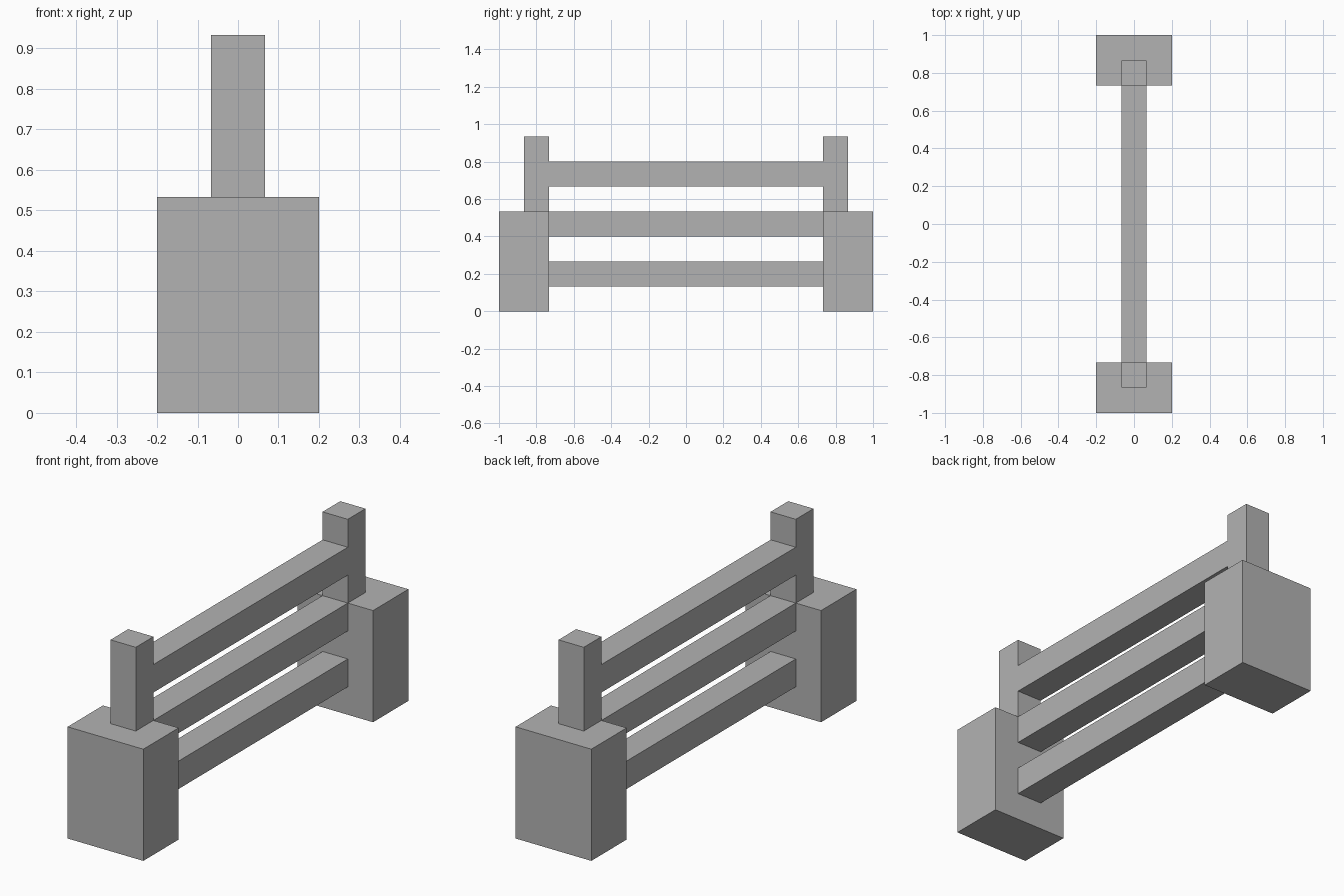
import bpy
import bmesh
from mathutils import Matrix, Vector

if "Cube" in bpy.data.objects:
    bpy.data.objects.remove(bpy.data.objects["Cube"], do_unlink=True)

U = 2 / 30  # grid unit: the whole barrier is 30 units long

grey = bpy.data.materials.new("plain grey")
grey.use_nodes = True
colour = (0.45, 0.45, 0.45, 1)
grey.diffuse_color = colour
grey.node_tree.nodes["Principled BSDF"].inputs["Base Color"].default_value = colour


def box(name, low, high):
    """Flat-shaded box between two corners given in grid units."""
    low, high = Vector(low) * U, Vector(high) * U
    bm = bmesh.new()
    bmesh.ops.create_cube(bm, size=1, matrix=Matrix.Translation((low + high) / 2)
                          @ Matrix.Diagonal((*(high - low), 1)))
    mesh = bpy.data.meshes.new(name)
    bm.to_mesh(mesh)
    bm.free()
    mesh.materials.append(grey)
    obj = bpy.data.objects.new(name, mesh)
    bpy.context.collection.objects.link(obj)


# Base block and upright post at each end
for end, side in (("front", -1), ("back", 1)):
    near, inner = sorted((side * 11, side * 15)), sorted((side * 11, side * 13))
    box(end + "_base", (-3, near[0], 0), (3, near[1], 8))
    box(end + "_post", (-1, inner[0], 8), (1, inner[1], 14))

# Three evenly spaced rails between the ends
for name, z in (("lower_rail", 2), ("middle_rail", 6), ("upper_rail", 10)):
    box(name, (-1, -11, z), (1, 11, z + 2))
